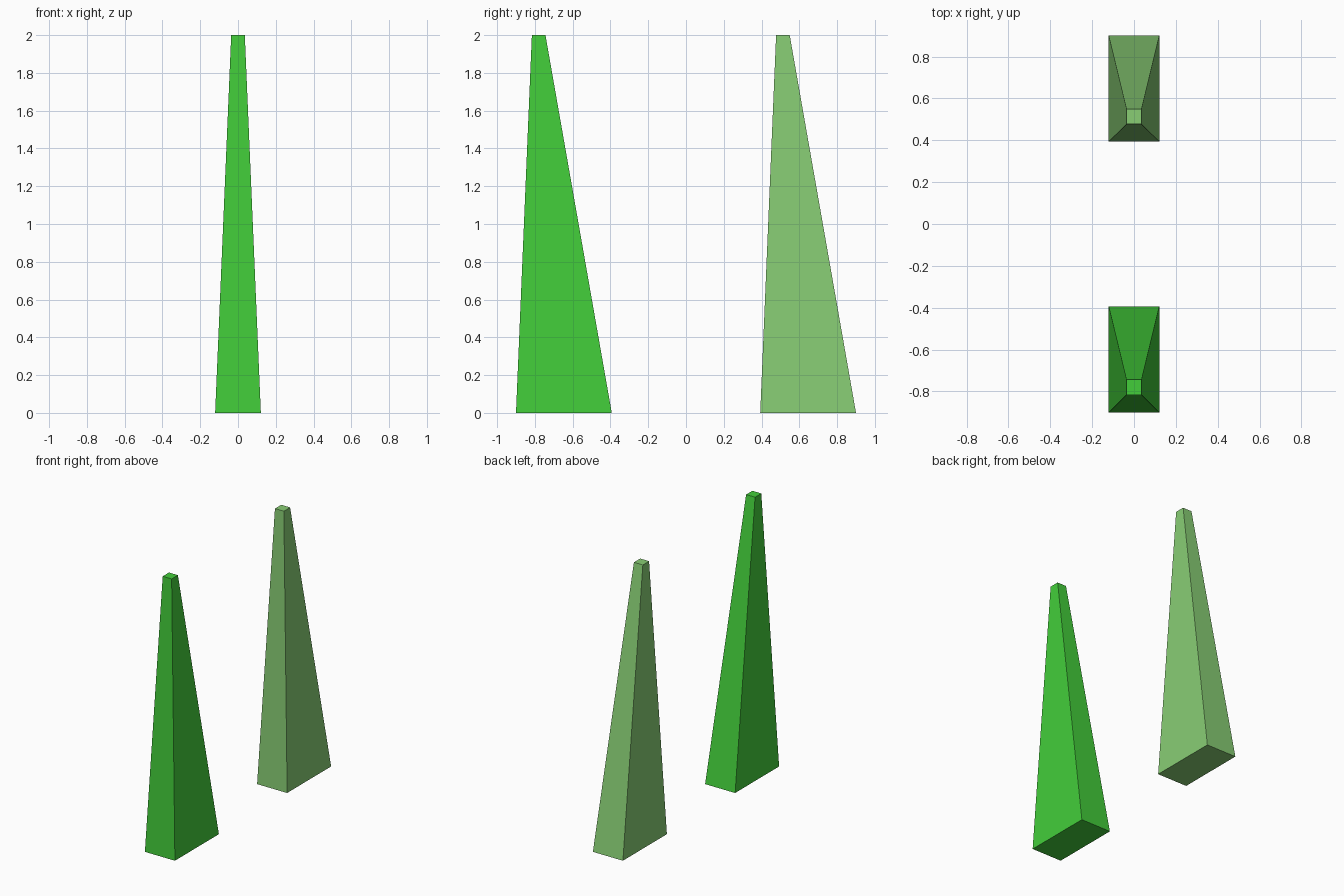
import bpy, bmesh

if "Cube" in bpy.data.objects:
    bpy.data.objects.remove(bpy.data.objects["Cube"])


def tapered_post(name, y, color):
    """Four-sided spike; y is the front edge of its base."""
    bm = bmesh.new()
    bmesh.ops.create_cube(bm, size=1)
    for v in bm.verts:
        top = v.co.z > 0
        half_x = 0.036 if top else 0.121
        y0, y1 = (0.084, 0.156) if top else (0.0, 0.507)
        v.co = (half_x if v.co.x > 0 else -half_x,
                y + (y1 if v.co.y > 0 else y0),
                2.0 if top else 0.0)
    mesh = bpy.data.meshes.new(name)
    bm.to_mesh(mesh)
    bm.free()
    obj = bpy.data.objects.new(name, mesh)
    bpy.context.collection.objects.link(obj)
    mat = bpy.data.materials.new(name + "_green")
    mat.diffuse_color = color
    mat.use_nodes = True
    mat.node_tree.nodes["Principled BSDF"].inputs["Base Color"].default_value = mat.diffuse_color
    mesh.materials.append(mat)


# Front spike in bright green, rear spike in pale green
tapered_post("front_spike", -0.90, (0.055, 0.61, 0.042, 1))
tapered_post("rear_spike", 0.393, (0.246, 0.61, 0.175, 1))
